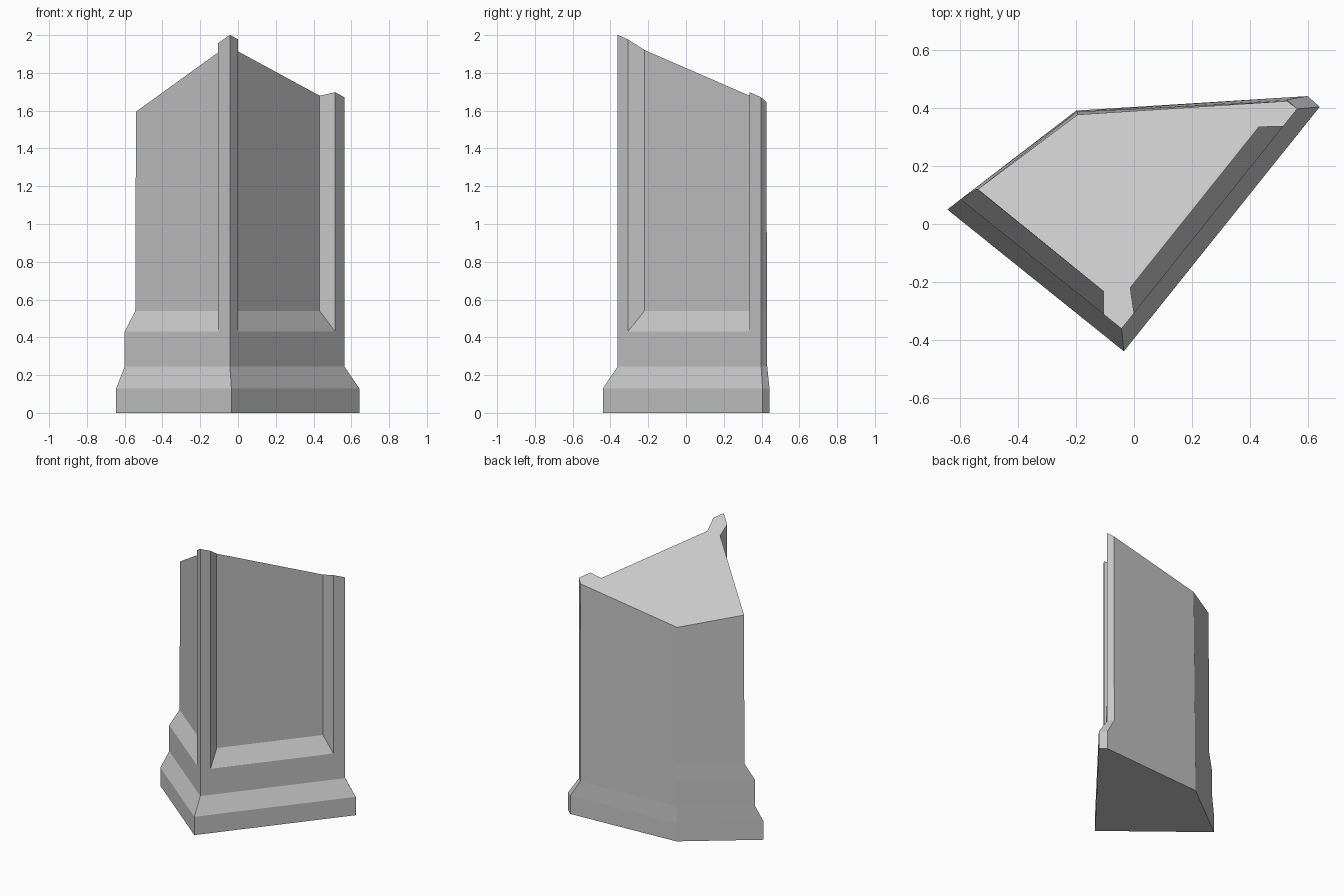
import bpy
import bmesh
from mathutils import Vector

if "Cube" in bpy.data.objects:
    bpy.data.objects.remove(bpy.data.objects["Cube"], do_unlink=True)

# Stone material
stone = bpy.data.materials.new("pale grey stone")
stone.use_nodes = True
colour = (0.57, 0.57, 0.57, 1)
stone.diffuse_color = colour
shader = next(n for n in stone.node_tree.nodes if n.type == 'BSDF_PRINCIPLED')
shader.inputs["Base Color"].default_value = colour
shader.inputs["Roughness"].default_value = 0.9


def broken_top(p):
    """Height of the slanted fracture over a plan point."""
    return 1.789 + 0.2233 * p.x - 0.6135 * p.y


def plain_ring(left, front, right, back, rear):
    """Plinth outline, padded to match the panelled shaft outline."""
    return [left] + [front] * 5 + [right] * 3 + [back, rear]


V = lambda x, y: Vector((x, y))

# Plan corners of the plinth and of the shaft
foot = [V(-0.645, 0.05), V(-0.035, -0.44), V(0.642, 0.405), V(0.6, 0.442), V(-0.2, 0.392)]
shaft = [V(-0.6, 0.085), V(-0.043, -0.362), V(0.564, 0.398), V(0.53, 0.43), V(-0.199, 0.389)]
left, front, right, back, rear = shaft

# Pilaster edges on the outer faces, and recessed panel corners behind them
edge_a = left.lerp(front, 0.889)
edge_b = front.lerp(right, 0.071)
edge_c = front.lerp(right, 0.919)
inner_a, inner_b, inner_c = V(-0.105, -0.233), V(-0.013, -0.22), V(0.432, 0.336)

sill = [left, edge_a, edge_a, front, edge_b, edge_b, edge_c, edge_c, right, back, rear]
panel = [V(-0.544, 0.121), inner_a, edge_a, front, edge_b, inner_b, inner_c, edge_c,
         right, V(0.53, 0.429), V(-0.198, 0.388)]
top = panel[:]
top[0], top[9], top[10] = V(-0.54, 0.12), V(0.53, 0.425), V(-0.195, 0.378)

levels = [(plain_ring(*foot), 0), (plain_ring(*foot), 0.13),
          (plain_ring(*shaft), 0.245), (sill, 0.43), (panel, 0.54), (top, None)]

# Loft the plinth, moulding, sill and broken shaft as one solid
bm = bmesh.new()
rings = [[bm.verts.new((p.x, p.y, broken_top(p) if z is None else z)) for p in ring]
         for ring, z in levels]
for low, high in zip(rings, rings[1:]):
    for i in range(len(low)):
        j = (i + 1) % len(low)
        bm.faces.new((low[i], low[j], high[j], high[i]))
bm.faces.new(rings[0][::-1])
bm.faces.new(rings[-1])
bmesh.ops.remove_doubles(bm, verts=bm.verts, dist=0.0005)
bmesh.ops.dissolve_limit(bm, angle_limit=0.01, verts=bm.verts, edges=bm.edges)
bmesh.ops.recalc_face_normals(bm, faces=bm.faces)

mesh = bpy.data.meshes.new("broken_pillar")
bm.to_mesh(mesh)
bm.free()
mesh.materials.append(stone)
pillar = bpy.data.objects.new("broken_pillar", mesh)
bpy.context.collection.objects.link(pillar)
